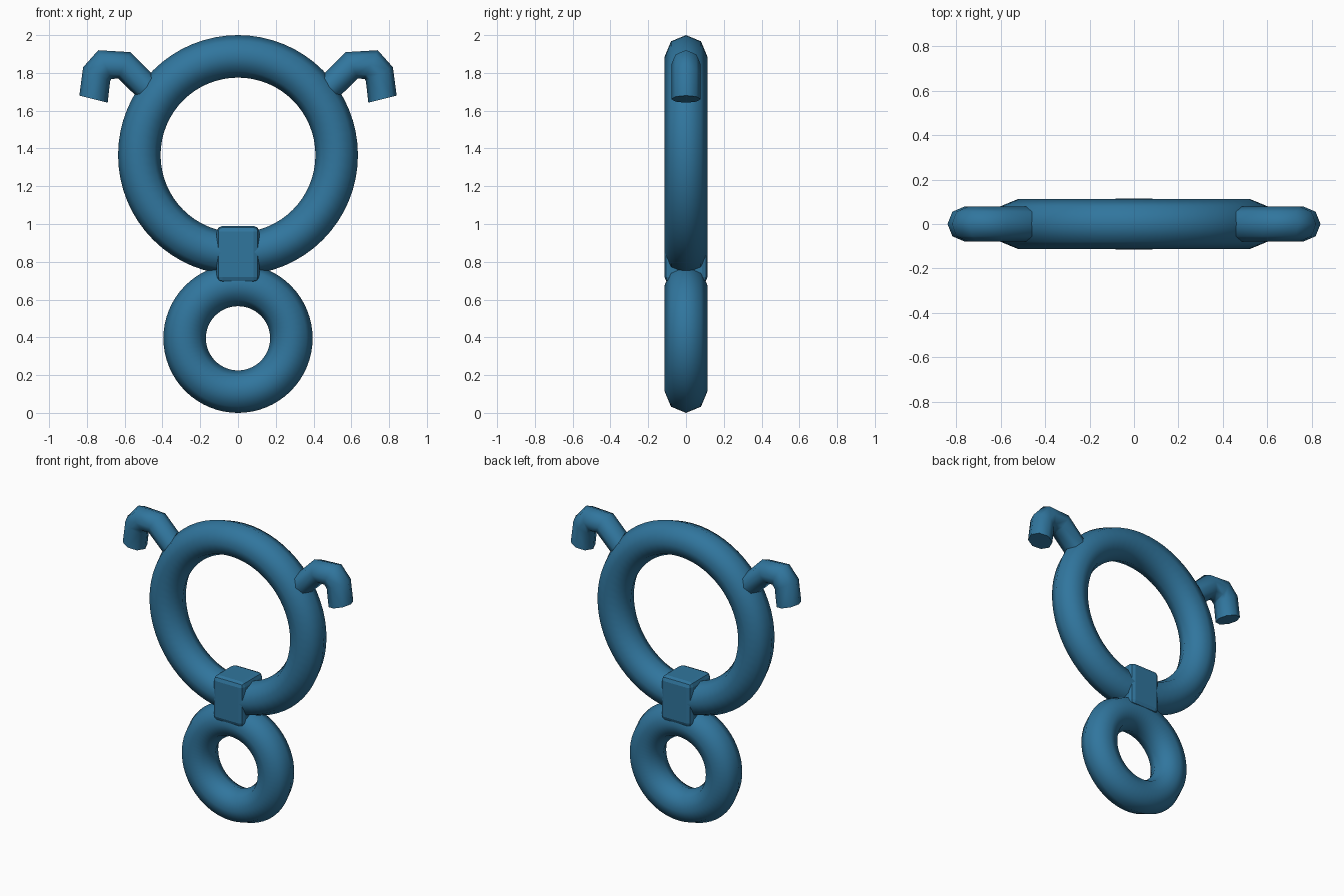
import bpy
import bmesh
import math
from mathutils import Vector

cube = bpy.data.objects.get("Cube")
if cube:
    bpy.data.objects.remove(cube, do_unlink=True)

# One blue colour for everything
BLUE = (0.03, 0.18, 0.34, 1)
blue = bpy.data.materials.new("blue")
blue.use_nodes = True
blue.diffuse_color = BLUE
blue.node_tree.nodes["Principled BSDF"].inputs["Base Color"].default_value = BLUE

TUBE = 0.1125


def ring(name, z, major):
    """Upright ring with an eight-sided tube."""
    bpy.ops.mesh.primitive_torus_add(
        major_radius=major, minor_radius=TUBE, major_segments=64,
        minor_segments=8, location=(0, 0, z), rotation=(math.pi / 2, 0, 0))
    obj = bpy.context.object
    obj.name = name
    obj.data.materials.append(blue)
    bpy.ops.object.shade_smooth()


def hook(name, side):
    """Bent tube swept through pairs of outer and inner outline points."""
    stations = [((.40, 1.74), (.50, 1.64)), ((.57, 1.91), (.635, 1.77)),
                ((.74, 1.92), (.67, 1.768)), ((.82, 1.83), (.677, 1.757)),
                ((.84, 1.68), (.69, 1.642))]
    sides = 8
    bm = bmesh.new()
    loops = []
    for outer, inner in stations:
        a = Vector((outer[0] * side, 0, outer[1]))
        b = Vector((inner[0] * side, 0, inner[1]))
        mid, half = (a + b) / 2, (a - b) / 2
        loop = []
        for i in range(sides):
            t = math.tau * i / sides
            loop.append(bm.verts.new(
                mid + half * math.cos(t) + Vector((0, 0.078 * math.sin(t), 0))))
        loops.append(loop)
    for lo, hi in zip(loops, loops[1:]):
        for i in range(sides):
            j = (i + 1) % sides
            bm.faces.new((lo[i], lo[j], hi[j], hi[i]))
    bm.faces.new(loops[0])
    bm.faces.new(loops[-1])
    bmesh.ops.recalc_face_normals(bm, faces=bm.faces)
    mesh = bpy.data.meshes.new(name)
    bm.to_mesh(mesh)
    bm.free()
    mesh.materials.append(blue)
    obj = bpy.data.objects.new(name, mesh)
    bpy.context.collection.objects.link(obj)
    bpy.ops.object.select_all(action='DESELECT')
    obj.select_set(True)
    bpy.context.view_layer.objects.active = obj
    bpy.ops.object.shade_smooth_by_angle(angle=math.radians(50))


# Rings
ring("large_ring", 1.365, 0.5225)
ring("small_ring", 0.395, 0.2825)

# Bevelled block joining the rings
bpy.ops.mesh.primitive_cube_add(size=1, location=(0, 0, 0.84))
block = bpy.context.object
block.name = "connector_block"
block.scale = (0.225, 0.228, 0.30)
bpy.ops.object.transform_apply(location=False, rotation=False, scale=True)
block.data.materials.append(blue)
bevel = block.modifiers.new("bevel", 'BEVEL')
bevel.width = 0.03
bevel.segments = 2

# Hooks on the upper shoulders
hook("left_hook", 1)
hook("right_hook", -1)
